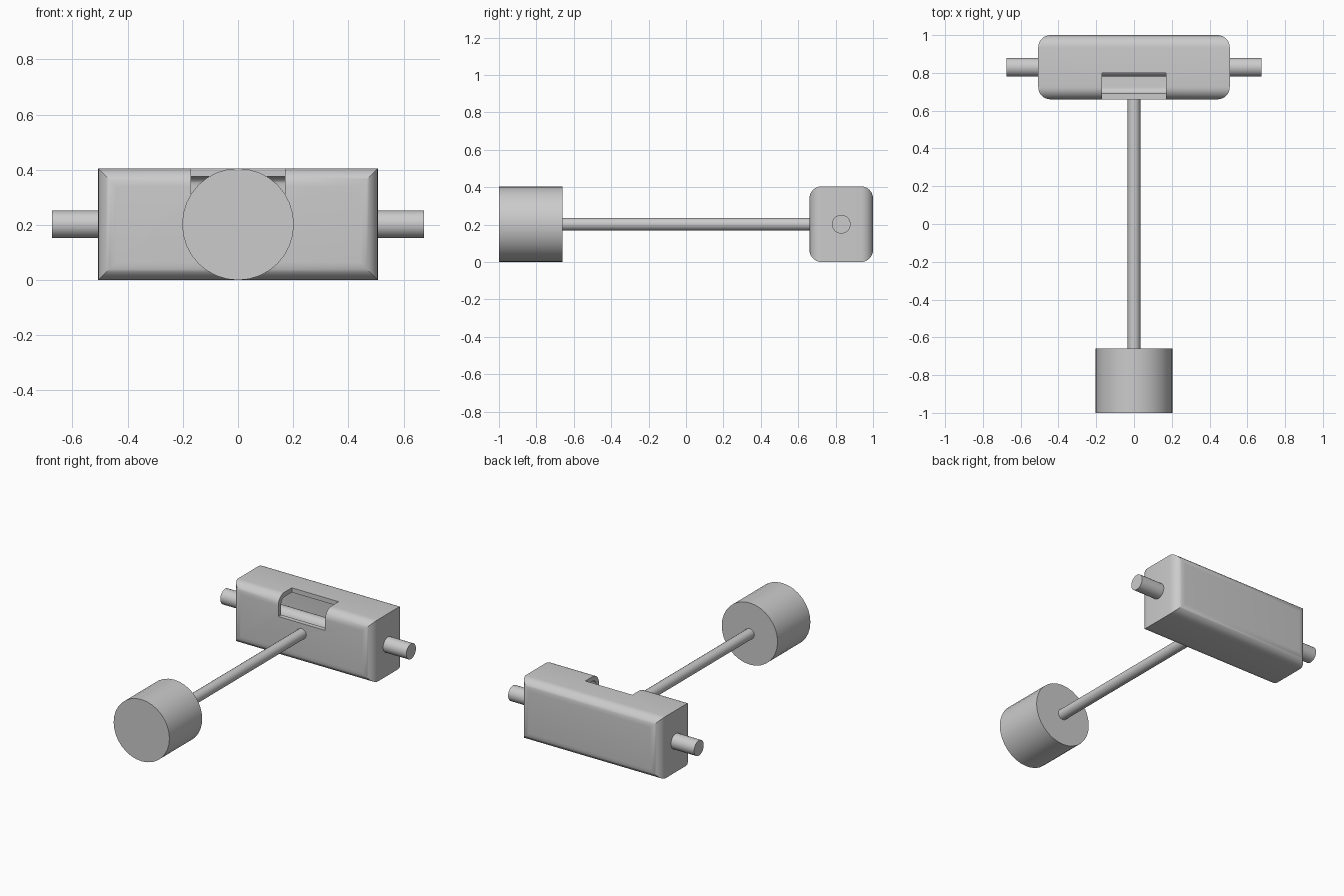
import bpy, bmesh, math
from mathutils import Matrix

if "Cube" in bpy.data.objects:
    bpy.data.objects.remove(bpy.data.objects["Cube"], do_unlink=True)

grey = bpy.data.materials.new("plain grey")
grey.use_nodes = True
grey.diffuse_color = (0.6, 0.6, 0.6, 1)
grey.node_tree.nodes["Principled BSDF"].inputs["Base Color"].default_value = grey.diffuse_color

MID_Z, HOUSING_Y = 0.2025, 0.83


def add_object(name, bm):
    bmesh.ops.recalc_face_normals(bm, faces=bm.faces)
    mesh = bpy.data.meshes.new(name)
    bm.to_mesh(mesh)
    bm.free()
    mesh.materials.append(grey)
    obj = bpy.data.objects.new(name, mesh)
    bpy.context.collection.objects.link(obj)
    return obj


def smooth(obj):
    bpy.ops.object.select_all(action="DESELECT")
    obj.select_set(True)
    bpy.context.view_layer.objects.active = obj
    bpy.ops.object.shade_smooth_by_angle(angle=math.radians(30))


def rod(name, axis, start, end, radius, sides, y=0.0):
    """Capped cylinder along X or Y between two positions."""
    bm = bmesh.new()
    bmesh.ops.create_cone(bm, cap_ends=True, segments=sides, radius1=radius,
                          radius2=radius, depth=end - start)
    middle = (start + end) / 2
    if axis == "X":
        turn = Matrix.Rotation(math.pi / 2, 4, "Y")
        place = Matrix.Translation((middle, y, MID_Z))
    else:
        turn = Matrix.Rotation(math.pi / 2, 4, "X")
        place = Matrix.Translation((0, middle, MID_Z))
    bmesh.ops.transform(bm, matrix=place @ turn, verts=bm.verts)
    obj = add_object(name, bm)
    smooth(obj)
    return obj


def rounded_box(name, half_x, half_y, half_z, radius, steps=8):
    """Box with mitred rounded edges around its front and back faces."""
    front = []
    for i in range(steps + 1):
        a = math.pi / 2 * i / steps
        front.append((-half_y + radius * (1 - math.sin(a)), radius * (1 - math.cos(a))))
    slices = front[::-1] + [(-y, inset) for y, inset in front]
    bm = bmesh.new()
    rings = []
    for y, inset in slices:
        w, h = half_x - inset, half_z - inset
        rings.append([bm.verts.new((x, y + HOUSING_Y, z + MID_Z))
                      for x, z in ((-w, -h), (w, -h), (w, h), (-w, h))])
    for a, b in zip(rings, rings[1:]):
        for i in range(4):
            j = (i + 1) % 4
            bm.faces.new((a[i], a[j], b[j], b[i]))
    bm.faces.new(rings[0])
    bm.faces.new(rings[-1][::-1])
    return add_object(name, bm)


def box(name, low, high):
    bm = bmesh.new()
    bmesh.ops.create_cube(bm, size=1)
    for v in bm.verts:
        v.co = [lo + (hi - lo) * (c + 0.5) for c, lo, hi in zip(v.co, low, high)]
    return add_object(name, bm)


def cut(target, cutter):
    cutter.hide_render = True
    mod = target.modifiers.new("cut", "BOOLEAN")
    mod.operation, mod.solver, mod.object = "DIFFERENCE", "EXACT", cutter
    bpy.ops.object.select_all(action="DESELECT")
    target.select_set(True)
    bpy.context.view_layer.objects.active = target
    bpy.ops.object.modifier_apply(modifier=mod.name)
    bpy.data.objects.remove(cutter, do_unlink=True)


# Hollow housing with a window over its upper front edge
wall = 0.03
housing = rounded_box("housing", 0.507, 0.17, MID_Z, 0.065)
cut(housing, rounded_box("cavity_cutter", 0.507 - wall, 0.17 - wall, MID_Z - wall, 0.065 - wall))
cut(housing, box("window_cutter", (-0.17, 0.6, 0.27), (0.17, 0.80, 0.5)))
smooth(housing)

# Axle through the housing, long shaft and front drum
rod("axle", "X", -0.675, 0.675, 0.05, 32, HOUSING_Y)
rod("shaft", "Y", -0.67, 0.67, 0.034, 16)
rod("drum", "Y", -1.0, -0.66, MID_Z, 32)
